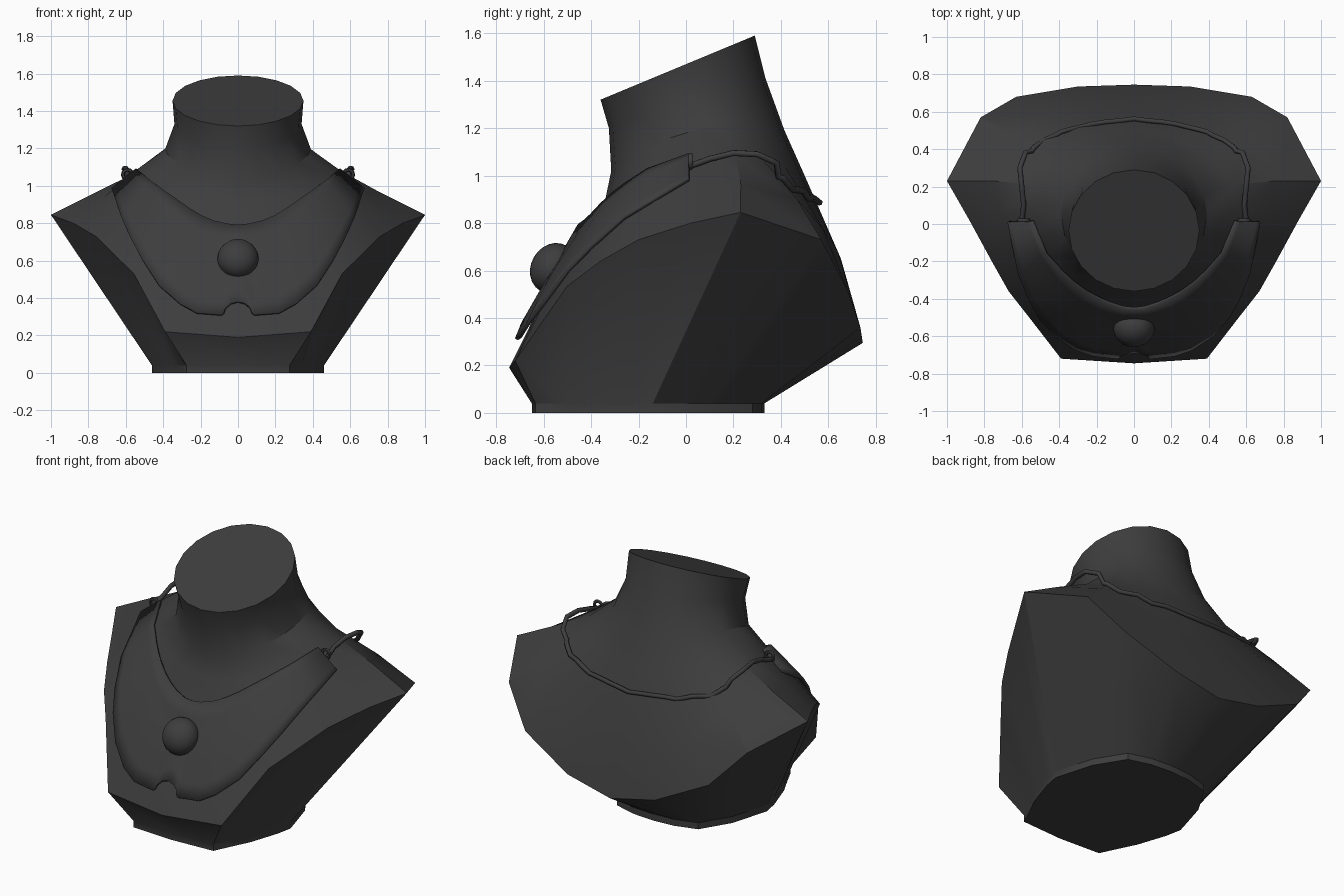
import bpy, bmesh, math
from mathutils import Vector
from mathutils.bvhtree import BVHTree

if "Cube" in bpy.data.objects:
    bpy.data.objects.remove(bpy.data.objects["Cube"])

charcoal = bpy.data.materials.new("charcoal")
charcoal.use_nodes = True
charcoal.diffuse_color = (0.047, 0.047, 0.047, 1)
charcoal.node_tree.nodes["Principled BSDF"].inputs["Base Color"].default_value = (0.047, 0.047, 0.047, 1)


def finish(obj, angle=30):
    obj.data.materials.clear()
    obj.data.materials.append(charcoal)
    if obj.type == "MESH":
        bpy.ops.object.select_all(action="DESELECT")
        obj.select_set(True)
        bpy.context.view_layer.objects.active = obj
        bpy.ops.object.shade_smooth_by_angle(angle=math.radians(angle))


def add_mesh(name, bm):
    mesh = bpy.data.meshes.new(name)
    bm.to_mesh(mesh)
    obj = bpy.data.objects.new(name, mesh)
    bpy.context.collection.objects.link(obj)
    return obj


def mirrored(half):
    return half + [Vector((-p.x, p.y, p.z)) for p in half[-2:0:-1]]


STEPS = 10


def neck_ring(width, front, side_z, back):
    """Half ring from front to back, with its height bent through the side."""
    points = []
    for i in range(STEPS + 1):
        a = math.pi * i / STEPS
        c = math.cos(a)
        y = (front[0] + back[0]) / 2 + (front[0] - back[0]) / 2 * c
        z = side_z + (front[1] - back[1]) / 2 * c + ((front[1] + back[1]) / 2 - side_z) * c * c
        points.append(Vector((width * math.sin(a), y, z)))
    return points


# Bust: neck rings, sharp shoulder rim, then the narrow base
neck = [
    neck_ring(0.35, (-0.36, 1.32), 1.455, (0.29, 1.59)),
    neck_ring(0.34, (-0.325, 1.2), 1.33, (0.335, 1.41)),
    neck_ring(0.39, (-0.315, 1.02), 1.195, (0.415, 1.19)),
    neck_ring(0.55, (-0.34, 0.9), 1.08, (0.5, 1.0)),
]
rim = [Vector(p) for p in (
    (0, -0.745, 0.19), (0.39, -0.72, 0.22), (0.56, -0.5, 0.535), (0.67, -0.36, 0.64),
    (0.76, -0.2, 0.73), (0.88, 0.02, 0.8), (1, 0.23, 0.845), (0.82, 0.57, 0.73),
    (0.63, 0.68, 0.52), (0.3, 0.735, 0.36), (0, 0.745, 0.295))]
chest = [(a + b) / 2 for a, b in zip(neck[-1], rim)]
for p in chest:
    p.y *= 1.05
foot_plan = [(0, -0.65), (0.275, -0.635), (0.34, -0.5), (0.38, -0.42), (0.41, -0.33), (0.44, -0.24),
             (0.46, -0.14), (0.39, 0.1), (0.28, 0.28), (0.14, 0.32), (0, 0.33)]
feet = [[Vector((x, y, z)) for x, y in foot_plan] for z in (0.04, 0)]

bm = bmesh.new()
rings = [[bm.verts.new(p) for p in mirrored(r)] for r in neck + [chest, rim] + feet]
for upper, lower in zip(rings, rings[1:]):
    n = len(upper)
    for i in range(n):
        j = (i + 1) % n
        bm.faces.new((upper[i], upper[j], lower[j], lower[i]))
bm.faces.new(rings[0])
bm.faces.new(rings[-1])
bmesh.ops.recalc_face_normals(bm, faces=bm.faces)
surface = BVHTree.FromBMesh(bm)
bust = add_mesh("bust", bm)
bm.free()
finish(bust)


def clear_of_bust(p, gap, cling=False):
    """Lift a point off the bust; cling also pulls it down onto it."""
    spot, normal, _, _ = surface.find_nearest(p)
    if cling or (p - spot).dot(normal) < gap:
        return spot + normal * gap
    return p


# Bib: a thin plate from the neckline to the notched lower edge
outer = [Vector(p) for p in (
    (0, -0.685, 0.38), (0.04, -0.69, 0.37), (0.068, -0.7, 0.345), (0.075, -0.71, 0.32),
    (0.09, -0.715, 0.31), (0.22, -0.7, 0.32), (0.31, -0.66, 0.365), (0.42, -0.58, 0.46),
    (0.5, -0.47, 0.58), (0.55, -0.38, 0.68), (0.6, -0.24, 0.8), (0.665, 0.015, 0.975))]
shares = [0, 0.04, 0.08, 0.1, 0.12, 0.25, 0.36, 0.48, 0.6, 0.7, 0.83, 1]
inner = [Vector((0.53 * s, -0.45 + 0.47 * s ** 2, 0.79 + 0.285 * s ** 1.85)) for s in shares]
ROWS = 6
bm = bmesh.new()
grid = []
for a, b in zip(inner, outer):
    column = []
    for k in range(ROWS + 1):
        p = clear_of_bust(a.lerp(b, k / ROWS), 0.02)
        if a is inner[0]:
            p.x = 0
        column.append(bm.verts.new(p))
    grid.append(column)
for left, right in zip(grid, grid[1:]):
    for k in range(ROWS):
        bm.faces.new((left[k], left[k + 1], right[k + 1], right[k]))
bib = add_mesh("bib", bm)
bm.free()
mirror = bib.modifiers.new("mirror", "MIRROR")
mirror.use_clip = True
plate = bib.modifiers.new("plate", "SOLIDIFY")
plate.thickness = 0.016
plate.offset = 0
finish(bib, 40)

# Round stone on the bib
bpy.ops.mesh.primitive_uv_sphere_add(segments=24, ring_count=12, radius=0.11, location=(0, -0.56, 0.61))
stone = bpy.context.object
stone.name = "stone"
stone.rotation_euler.x = math.radians(60)
stone.scale.z = 0.85
finish(stone, 60)

# Cord around the back of the neck
key = [Vector(p) for p in (
    (0.6, 0.015, 1.04), (0.59, 0.1, 1.07), (0.6, 0.2, 1.095), (0.61, 0.3, 1.09),
    (0.57, 0.41, 1.04), (0.48, 0.49, 0.98), (0.3, 0.54, 0.92), (0, 0.57, 0.89))]
half = []
for a, b in zip(key, key[1:]):
    half += [a.lerp(b, k / 4) for k in range(4)]
half.append(key[-1])
half = [clear_of_bust(p, 0.012, p.y > 0.4) for p in half]
path = half + [Vector((-p.x, p.y, p.z)) for p in half[-2::-1]]
curve = bpy.data.curves.new("cord", "CURVE")
curve.dimensions = "3D"
curve.bevel_depth = 0.014
curve.bevel_resolution = 1
curve.use_fill_caps = True
spline = curve.splines.new("POLY")
spline.points.add(len(path) - 1)
for point, p in zip(spline.points, path):
    point.co = (*p, 1)
cord = bpy.data.objects.new("cord", curve)
bpy.context.collection.objects.link(cord)
finish(cord)

# Small rings joining the cord to the bib corners
for side, name in ((1, "left_link"), (-1, "right_link")):
    bpy.ops.mesh.primitive_torus_add(major_radius=0.026, minor_radius=0.01, major_segments=12,
                                     minor_segments=6, location=(side * 0.59, 0.02, 1.06),
                                     rotation=(math.pi / 2, 0, 0))
    link = bpy.context.object
    link.name = name
    finish(link, 60)
